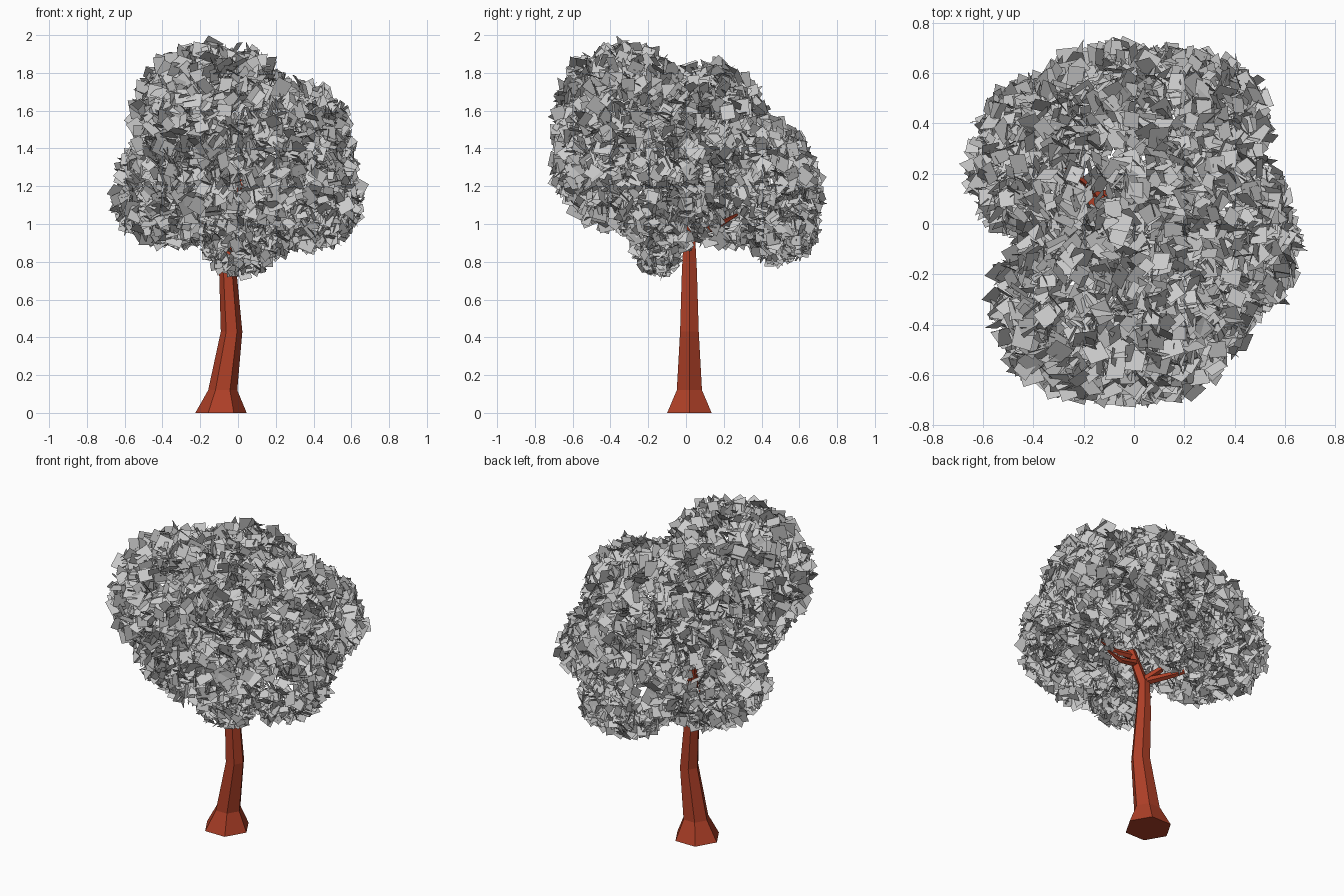
import bpy, bmesh, math, random
from mathutils import Vector, Matrix

if "Cube" in bpy.data.objects:
    bpy.data.objects.remove(bpy.data.objects["Cube"])

random.seed(7)

bark = bpy.data.materials.new("bark")
bark.diffuse_color = (0.42, 0.05, 0.02, 1)
bark.use_nodes = True
bark.node_tree.nodes["Principled BSDF"].inputs["Base Color"].default_value = bark.diffuse_color


def finish(bm, name, material=None):
    mesh = bpy.data.meshes.new(name)
    bm.to_mesh(mesh)
    bm.free()
    obj = bpy.data.objects.new(name, mesh)
    bpy.context.collection.objects.link(obj)
    if material:
        mesh.materials.append(material)
    return obj


def limb(name, path, sides, flat=False):
    """Tapered faceted tube through (x, y, z, radius) points."""
    bm = bmesh.new()
    pts = [Vector(p[:3]) for p in path]
    rings = []
    for i, p in enumerate(pts):
        d = pts[min(i + 1, len(pts) - 1)] - pts[max(i - 1, 0)]
        rot = Matrix() if flat else Vector((0, 0, 1)).rotation_difference(d).to_matrix().to_4x4()
        ring = []
        for k in range(sides):
            a = math.tau * k / sides
            ring.append(bm.verts.new(p + rot @ Vector((math.cos(a), math.sin(a), 0)) * path[i][3]))
        rings.append(ring)
    for lo, hi in zip(rings, rings[1:]):
        for k in range(sides):
            n = (k + 1) % sides
            bm.faces.new((lo[k], lo[n], hi[n], hi[k]))
    bm.faces.new(rings[0][::-1])
    bm.faces.new(rings[-1])
    return finish(bm, name, bark)


# Trunk: flared foot, gentle bend
limb("trunk", [(-0.09, 0.018, 0, 0.136), (-0.081, 0.018, 0.12, 0.077),
               (-0.034, 0.018, 0.43, 0.057), (-0.054, 0.018, 0.75, 0.046),
               (-0.06, 0.018, 0.95, 0.034)], 6, True)

# Branches
branches = {
    "leader": [(-0.06, 0.018, 0.92, 0.034), (-0.01, -0.03, 1.14, 0.026), (0.03, -0.05, 1.24, 0.018)],
    "back_left_branch": [(-0.06, 0.02, 0.95, 0.024), (-0.17, 0.15, 0.98, 0.018), (-0.32, 0.27, 1.05, 0.008)],
    "left_branch": [(-0.06, 0.02, 0.96, 0.024), (-0.12, 0.09, 1.02, 0.019), (-0.13, 0.11, 1.10, 0.012)],
    "right_branch": [(-0.01, -0.03, 1.12, 0.022), (0.10, -0.05, 1.12, 0.017), (0.22, -0.05, 1.16, 0.008)],
    "low_right_branch": [(-0.03, -0.01, 1.07, 0.022), (0.10, 0.0, 1.04, 0.016), (0.2, 0.01, 1.06, 0.008)],
    "top_branch": [(0.02, -0.04, 1.2, 0.018), (0.07, -0.05, 1.27, 0.016), (0.12, -0.04, 1.36, 0.01)],
}
for name, path in branches.items():
    limb(name, path, 5)

# Foliage lobes: centre, radii (x, y, up, down), leaf size
lobes = [
    ((-0.12, -0.33, 1.54), (0.45, 0.37, 0.42, 0.40), 0.070),   # front top
    ((0.02, -0.34, 1.30), (0.44, 0.36, 0.33, 0.32), 0.068),    # front
    ((-0.05, 0.12, 1.48), (0.38, 0.32, 0.37, 0.35), 0.068),    # middle top
    ((0.28, 0.06, 1.40), (0.33, 0.32, 0.37, 0.30), 0.066),     # right top
    ((0.38, -0.09, 1.14), (0.27, 0.30, 0.35, 0.28), 0.060),    # right
    ((-0.32, 0.24, 1.12), (0.34, 0.35, 0.44, 0.23), 0.062),    # left
    ((0.21, 0.39, 1.22), (0.33, 0.30, 0.34, 0.16), 0.064),     # back right
    ((-0.08, 0.42, 1.13), (0.38, 0.29, 0.39, 0.15), 0.064),    # back
    ((0.07, 0.50, 0.99), (0.28, 0.20, 0.28, 0.19), 0.056),     # low back
    ((0.01, -0.15, 0.92), (0.21, 0.13, 0.19, 0.19), 0.050),    # low front
]
# Open space under the crown, around the fork
hollow = ((0.05, 0.15, 1.0), (0.30, 0.22, 0.16, 0.3), 0)


def radii(lobe, dz):
    r = lobe[1]
    return r[0], r[1], r[2] if dz > 0 else r[3]


def depth(p, lobe):
    d = p - Vector(lobe[0])
    return math.sqrt(sum((a / b) ** 2 for a, b in zip(d, radii(lobe, d.z))))


def random_direction():
    return Vector([random.gauss(0, 1) for _ in range(3)]).normalized()


# Leaves: loosely outward-facing square cards scattered in each lobe's shell
bm = bmesh.new()
for lobe in lobes:
    c, r, size = lobe
    area = 4 * math.pi * (r[0] * r[1] * (r[2] + r[3]) / 2) ** (2 / 3)
    for _ in range(int(area * 3.2 / size ** 2)):
        out = random_direction()
        shell = random.uniform(0.78, 1.0)
        p = Vector([o * s * shell for o, s in zip(out, radii(lobe, out.z))]) + Vector(c)
        if depth(p, hollow) < 1 or any(depth(p, o) < 0.72 for o in lobes if o is not lobe):
            continue
        normal = (out * 0.4 + random_direction()).normalized()
        u = normal.cross(random_direction()).normalized() * size * random.uniform(0.4, 0.68)
        v = normal.cross(u) * random.uniform(0.75, 1.1)
        bm.faces.new([bm.verts.new(p + a * u + b * v)
                      for a, b in ((-1, -1), (1, -1), (1, 1), (-1, 1))])
finish(bm, "leaves")
